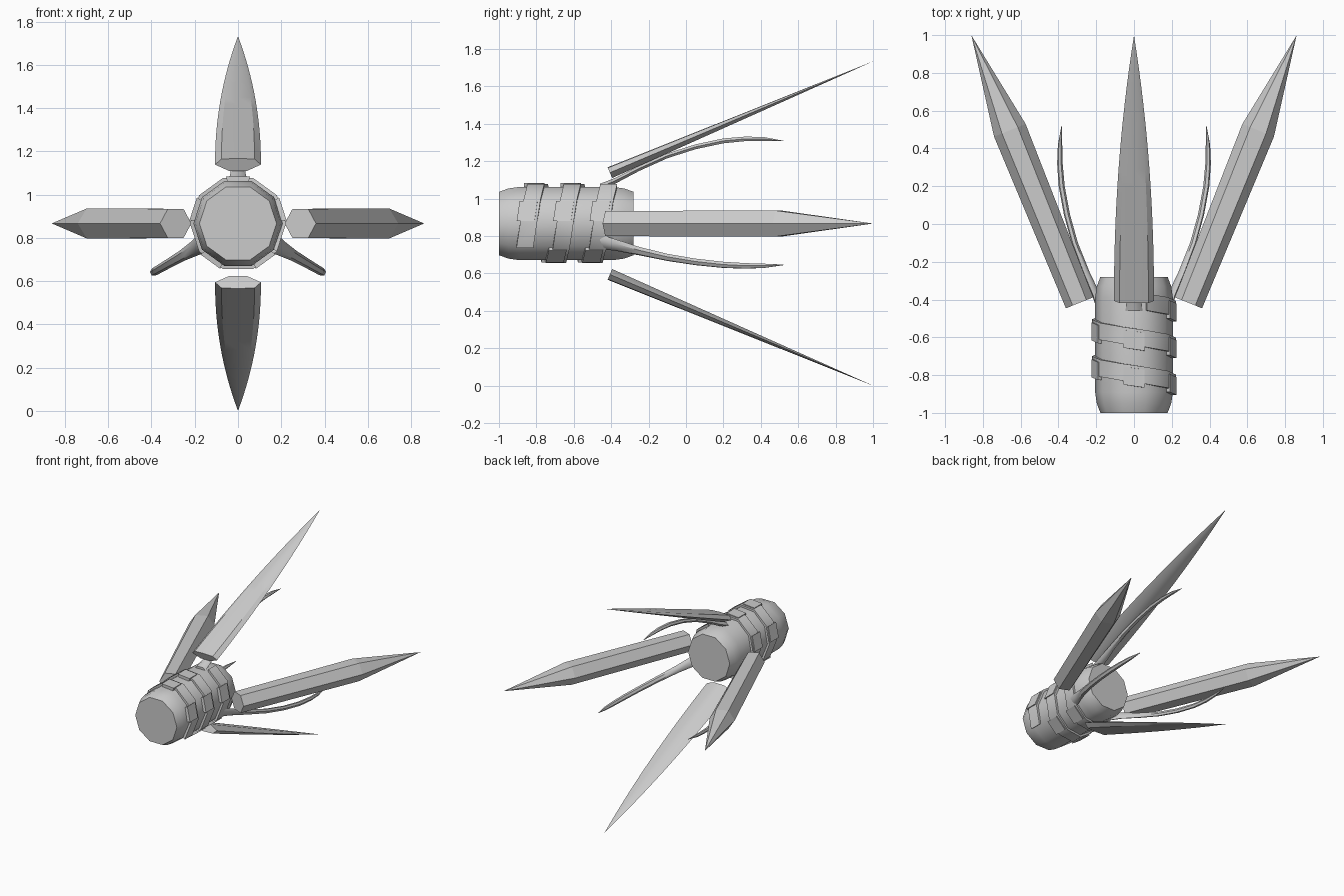
import bpy
import bmesh
from math import cos, sin, pi, radians
from mathutils import Vector, Matrix

if "Cube" in bpy.data.objects:
    bpy.data.objects.remove(bpy.data.objects["Cube"], do_unlink=True)

CENTRE = Vector((0, 0, 0.867))
SIDES = 10

steel = bpy.data.materials.new("plain grey metal")
steel.use_nodes = True
grey = (0.6, 0.6, 0.6, 1)
steel.diffuse_color = grey
steel.node_tree.nodes["Principled BSDF"].inputs["Base Color"].default_value = grey


def loft(name, rings, turn=0, smooth=None):
    """Skin closed rings of points, cap the ends and turn about the long axis."""
    bm = bmesh.new()
    loops = [[bm.verts.new(p) for p in ring] for ring in rings]
    for a, b in zip(loops, loops[1:]):
        for i in range(len(a)):
            j = (i + 1) % len(a)
            bm.faces.new((a[i], a[j], b[j], b[i]))
    bm.faces.new(loops[0])
    bm.faces.new(loops[-1])
    bmesh.ops.remove_doubles(bm, verts=bm.verts, dist=0.0002)
    bmesh.ops.recalc_face_normals(bm, faces=bm.faces)
    bm.transform(Matrix.Translation(CENTRE) @ Matrix.Rotation(radians(turn), 4, 'Y'))
    mesh = bpy.data.meshes.new(name)
    bm.to_mesh(mesh)
    bm.free()
    mesh.materials.append(steel)
    ob = bpy.data.objects.new(name, mesh)
    bpy.context.collection.objects.link(ob)
    if smooth:
        bpy.ops.object.select_all(action='DESELECT')
        ob.select_set(True)
        bpy.context.view_layer.objects.active = ob
        bpy.ops.object.shade_smooth_by_angle(angle=radians(smooth))
    return ob


def around(step, r, y):
    a = step * 2 * pi / SIDES
    return Vector((r * cos(a), y, r * sin(a)))


# Ten-sided core with tapered ends
profile = [(-1, 0.178), (-0.95, 0.197), (-0.89, 0.206),
           (-0.39, 0.206), (-0.33, 0.197), (-0.28, 0.178)]
loft("core", [[around(k, r, y) for k in range(SIDES)] for y, r in profile], smooth=40)

# Raised band winding around the core
PITCH, START = 0.195, -0.842


def band_section(step, r, back, front):
    y = START + PITCH * step / SIDES
    return [around(step, 0.195, y - back), around(step, r, y - back),
            around(step, r, y + front), around(step, 0.195, y + front)]


loft("spiral_band", [band_section(s, 0.222, 0.045, 0.045) for s in range(-1, 23)], smooth=40)

# Small stepped blocks on every other facet of the band
for s in range(0, 22, 2):
    loft("band_block", [band_section(s + k, 0.225, 0.065, 0.03) for k in (0.1, 0.9)])

# Flat pointed leaf blades above and below
along = Vector((0, 1.405, 0.594))
normal = Vector((0, -0.389, 0.921))
section = [(1, 0), (0.72, 0.9), (0, 1), (-0.72, 0.9), (-1, 0), (-0.4, -1), (0.4, -1)]


def leaf_ring(t):
    w = 0.106 * (1 - t ** 2.1) + 0.0001
    h = 0.031 * (1 - t) + 0.0001
    mid = Vector((0, -0.407, 0.272)) + along * t
    return [mid + Vector((w * x, 0, 0)) + normal * h * z for x, z in section]


for name, turn in (("upper_leaf_blade", 0), ("lower_leaf_blade", 180)):
    loft(name, [leaf_ring(k / 16) for k in range(17)], turn, smooth=30)

# Hexagonal spikes at the sides
for name, turn in (("left_spike", 90), ("right_spike", -90)):
    axis = Vector((0, 0.927, 0.375))
    across = Vector((0, -0.375, 0.927))
    base = Vector((0, -0.417, 0.288))
    rings = []
    for d, r in ((0, 0.078), (0.985, 0.09), (1.527, 0.0001)):
        rings.append([base + axis * d + across * r * cos(k * pi / 3)
                      + Vector((min(r, 0.08) * sin(k * pi / 3), 0, 0)) for k in range(6)])
    loft(name, rings, turn)

# Three slender curved fins, evenly spaced
path = [(-0.46, 0.195, 0.045, 0.02), (-0.38, 0.228, 0.036, 0.018),
        (-0.25, 0.295, 0.026, 0.016), (-0.1, 0.362, 0.022, 0.015),
        (0.05, 0.41, 0.02, 0.015), (0.2, 0.442, 0.019, 0.015),
        (0.32, 0.453, 0.017, 0.014), (0.42, 0.452, 0.013, 0.011),
        (0.52, 0.442, 0.002, 0.001)]
for name, turn in (("top_fin", 0), ("left_fin", 120), ("right_fin", -120)):
    rings = []
    for y, r, w, h in path:
        rings.append([Vector((w * cos(k * pi / 3), y, r + h * sin(k * pi / 3)))
                      for k in range(6)])
    loft(name, rings, turn, smooth=40)
